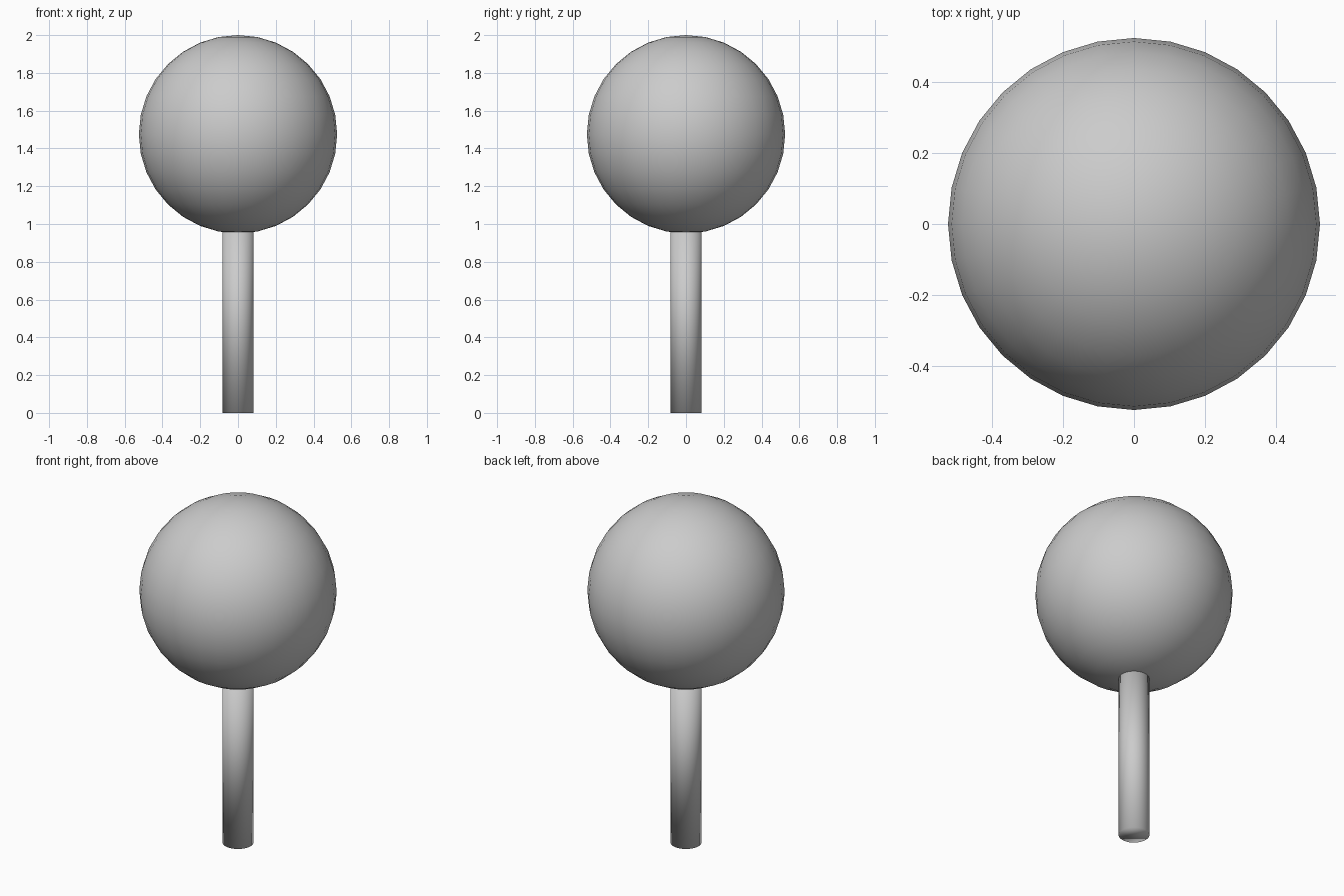
import bpy

if "Cube" in bpy.data.objects:
    bpy.data.objects.remove(bpy.data.objects["Cube"])

# Round head
bpy.ops.mesh.primitive_uv_sphere_add(segments=32, ring_count=16, radius=0.525,
                                     location=(0, 0, 1.475))
bpy.context.object.name = "round_head"
bpy.ops.object.shade_smooth()

# Stick, running slightly up into the head
stick_height = 1.0
bpy.ops.mesh.primitive_cylinder_add(vertices=32, radius=0.082, depth=stick_height,
                                    location=(0, 0, stick_height / 2))
bpy.context.object.name = "stick"
bpy.ops.object.shade_smooth()
